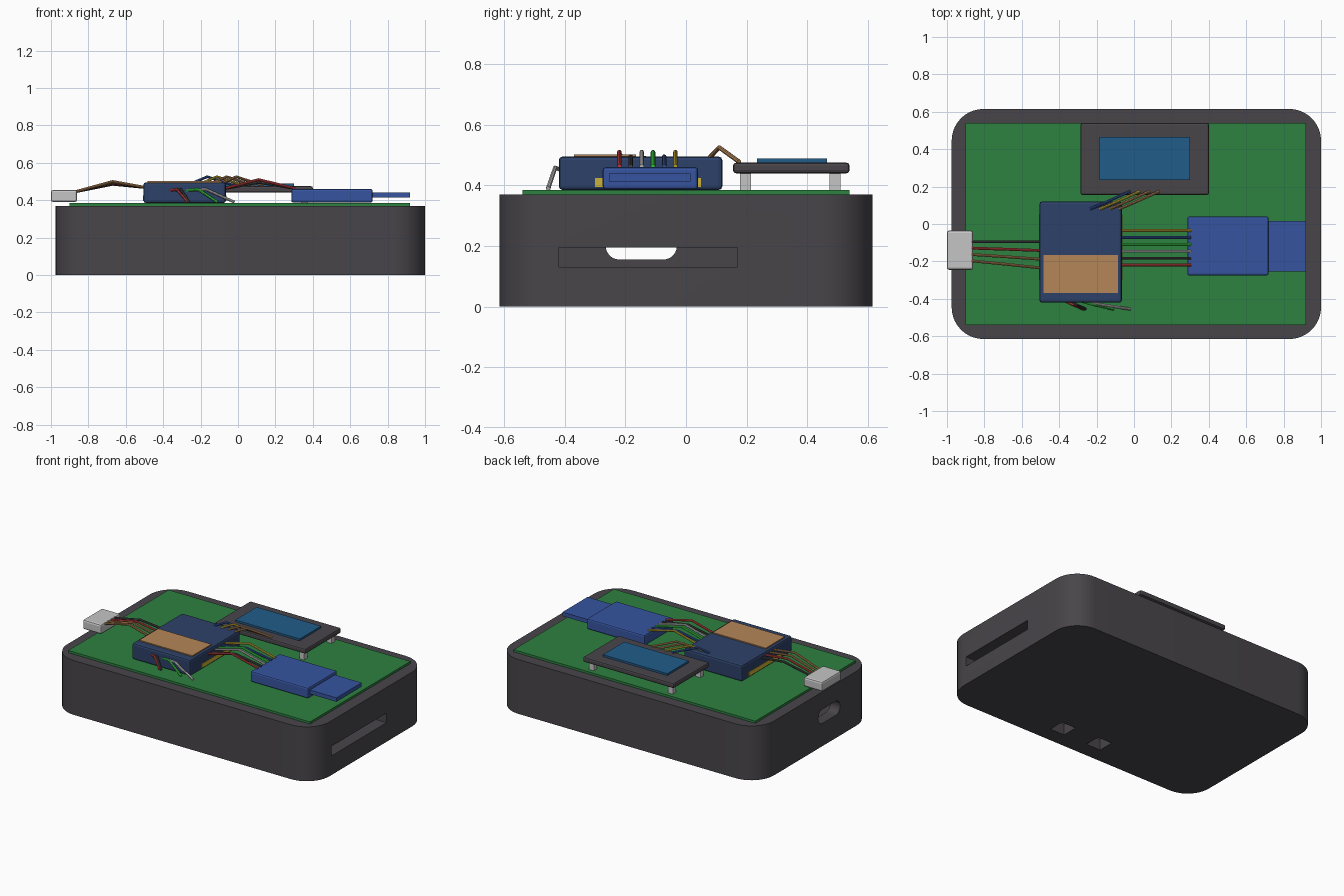
import bpy
import bmesh
from mathutils import Vector

old = bpy.data.objects.get("Cube")
if old:
    bpy.data.objects.remove(old, do_unlink=True)


def material(name, red, green, blue):
    mat = bpy.data.materials.new(name)
    mat.use_nodes = True
    colour = (red, green, blue, 1)
    mat.diffuse_color = colour
    mat.node_tree.nodes["Principled BSDF"].inputs["Base Color"].default_value = colour
    return mat


charcoal = material("charcoal plastic", .065, .06, .068)
board_green = material("board green", .027, .22, .052)
navy = material("navy module", .026, .053, .14)
blue = material("blue plastic", .037, .089, .35)
copper = material("copper orange", .46, .24, .095)
screen_blue = material("screen blue", .015, .107, .25)
light_grey = material("light grey", .56, .56, .56)
red = material("red wire", .6, .06, .06)
yellow = material("yellow", .6, .45, .04)
lime = material("bright green wire", .05, .7, .07)


def box(name, xs, ys, zs, mat, bevel=0, axis=None, segments=2):
    """Box between limits; bevels all edges, or only those along one axis."""
    low, high = (Vector(c) for c in zip(xs, ys, zs))
    bm = bmesh.new()
    bmesh.ops.create_cube(bm, size=1)
    for v in bm.verts:
        v.co = (low + high) / 2 + v.co * (high - low)
    if bevel:
        edges = [e for e in bm.edges if axis is None
                 or abs((e.verts[0].co - e.verts[1].co)[axis]) > 1e-4]
        bmesh.ops.bevel(bm, geom=edges, offset=bevel, segments=segments,
                        profile=.5, affect='EDGES')
    mesh = bpy.data.meshes.new(name)
    bm.to_mesh(mesh)
    bm.free()
    mesh.materials.append(mat)
    obj = bpy.data.objects.new(name, mesh)
    bpy.context.collection.objects.link(obj)
    return obj


def bake(obj):
    """Return the evaluated mesh of an object."""
    bpy.context.view_layer.update()
    graph = bpy.context.evaluated_depsgraph_get()
    return bpy.data.meshes.new_from_object(obj.evaluated_get(graph))


def cut(target, cutter):
    mod = target.modifiers.new("cut", 'BOOLEAN')
    mod.operation = 'DIFFERENCE'
    mod.solver = 'EXACT'
    mod.object = cutter
    mesh = bake(target)
    target.modifiers.clear()
    target.data = mesh
    bpy.data.objects.remove(cutter, do_unlink=True)


def wire(name, points, mat):
    curve = bpy.data.curves.new(name, 'CURVE')
    curve.dimensions = '3D'
    curve.bevel_depth = .0075
    curve.bevel_resolution = 2
    curve.use_fill_caps = True
    spline = curve.splines.new('POLY')
    spline.points.add(len(points) - 1)
    for p, co in zip(spline.points, points):
        p.co = (*co, 1)
    temp = bpy.data.objects.new("path", curve)
    bpy.context.collection.objects.link(temp)
    mesh = bake(temp)
    bpy.data.objects.remove(temp, do_unlink=True)
    mesh.materials.clear()
    mesh.materials.append(mat)
    obj = bpy.data.objects.new(name, mesh)
    bpy.context.collection.objects.link(obj)
    return obj


# Hollow case with a card slot, a rounded port and two floor openings
case = box("case", (-.975, 1), (-.615, .615), (0, .37), charcoal, .17, 2, 10)
cut(case, box("cavity", (-.9, .92), (-.54, .54), (.075, .5), charcoal))
cut(case, box("slot", (.85, 1.1), (-.42, .17), (.13, .195), charcoal))
cut(case, box("port", (-1.1, -.85), (-.265, -.03), (.155, .25), charcoal, .045, 0, 6))
for x in (-.1, .19):
    cut(case, box("opening", (x - .055, x + .055), (-.51, -.4), (-.1, .2), charcoal))

# Circuit board closing the top
box("circuit_board", (-.9, .92), (-.54, .54), (.34, .385), board_green)

# Main module with copper plate and pin strips
box("main_module", (-.505, -.065), (-.42, .12), (.385, .495), navy, .012)
box("copper_plate", (-.485, -.085), (-.37, -.165), (.494, .502), copper)
for side, x in (("left", -.068), ("right", -.502)):
    box(side + "_pin_strip", (x - .006, x + .006), (-.3, .05), (.395, .425), yellow)

# Plug-in adapter
box("adapter_body", (.285, .72), (-.275, .04), (.387, .46), blue, .01)
box("adapter_plug", (.7, .92), (-.255, .015), (.413, .44), blue)

# Cable connector overhanging the rim
box("cable_connector", (-1, -.86), (-.245, -.035), (.39, .455), light_grey, .012)

# Display on four posts
box("display_frame", (-.285, .4), (.155, .54), (.44, .475), charcoal, .01)
box("display_screen", (-.185, .3), (.235, .465), (.47, .488), screen_blue)
for x in (-.24, .355):
    for y in (.197, .492):
        box("display_post", (x - .018, x + .018), (y - .018, y + .018),
            (.38, .445), light_grey)

# Wires from the connector to the module
for i, mat in enumerate((charcoal, red, copper, copper)):
    y, end = -.095 - .034 * i, -.095 - .047 * i
    wire("connector_wire", ((-.87, y, .445), (-.67, (y + end) / 2, .485 + .005 * i),
                            (-.49, end, .467)), mat)

# Wires from the module to the adapter
for i, mat in enumerate((yellow, blue, lime, light_grey, charcoal, red)):
    y = -.035 - .037 * i
    peak = .495 if mat in (blue, charcoal) else .51
    wire("adapter_wire", ((-.08, y, .46), (.11, y, peak), (.305, y, .463)), mat)

# Wires from the module to the display
for i, mat in enumerate((blue, yellow, copper, copper)):
    x = -.235 + .052 * i
    wire("display_wire", ((x, .08, .495), (x + .07, .11, .525),
                          (x + .215, .175, .478)), mat)

# Loose wires hanging off the front of the module
for x, reach, mat in ((-.37, .1, red), (-.34, .08, charcoal),
                      (-.29, .18, lime), (-.28, .26, light_grey)):
    wire("loose_wire", ((x, -.41, .45), (x + reach * .42, -.432, .458),
                        (x + reach, -.455, .39)), mat)

# Smooth the rounded parts, keeping hard edges
bpy.ops.object.select_all(action='DESELECT')
for obj in bpy.context.collection.objects:
    if obj.name.startswith("case") or "wire" in obj.name:
        obj.select_set(True)
        bpy.context.view_layer.objects.active = obj
bpy.ops.object.shade_smooth_by_angle(angle=.6)
